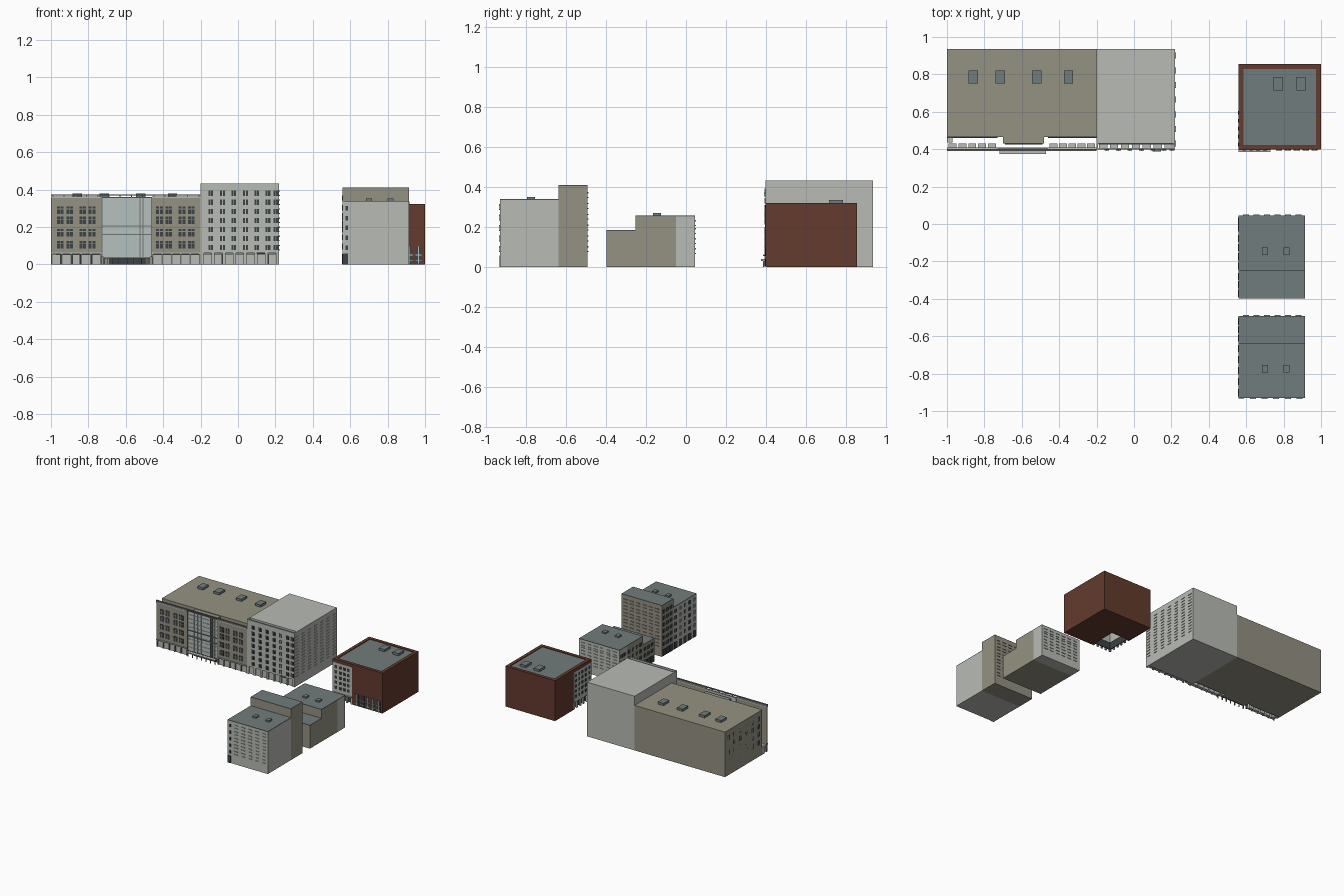
import bpy, bmesh

if "Cube" in bpy.data.objects:
    bpy.data.objects.remove(bpy.data.objects["Cube"])

def mat(name, r, g, b):
    m = bpy.data.materials.new(name)
    m.diffuse_color = (r, g, b, 1)
    m.use_nodes = True
    m.node_tree.nodes["Principled BSDF"].inputs["Base Color"].default_value = m.diffuse_color
    return m

PALE = mat("pale stone", .48, .50, .46)
TAUPE = mat("taupe stone", .30, .285, .225)
SLATE = mat("slate roof", .165, .20, .20)
BRICK = mat("brick", .125, .043, .026)
DARK = mat("dark glass", .045, .055, .06)
GLASS = mat("light glass", .46, .54, .53)
METAL = mat("grey metal", .16, .17, .165)

def boxes(name, material, items):
    """One object made of boxes (x0, x1, y0, y1, z0, z1)."""
    bm = bmesh.new()
    for x0, x1, y0, y1, z0, z1 in items:
        v = [bm.verts.new((x, y, z)) for x in (x0, x1) for y in (y0, y1) for z in (z0, z1)]
        for f in ((0, 1, 3, 2), (4, 6, 7, 5), (0, 4, 5, 1), (2, 3, 7, 6), (0, 2, 6, 4), (1, 5, 7, 3)):
            bm.faces.new([v[i] for i in f])
    bmesh.ops.recalc_face_normals(bm, faces=bm.faces)
    me = bpy.data.meshes.new(name)
    bm.to_mesh(me)
    bm.free()
    me.materials.append(material)
    ob = bpy.data.objects.new(name, me)
    bpy.context.collection.objects.link(ob)
    return ob

def spread(a, b, n):
    return [a + (b - a) * i / (n - 1) for i in range(n)]

def on_wall(axis, wall, out, centres, heights, w, h, t=.005):
    """Plates on a wall facing along an axis (0 = x, 1 = y), out = +1 or -1."""
    lo, hi = sorted((wall - out * .002, wall + out * t))
    res = []
    for c in centres:
        for z in heights:
            side = (c - w / 2, c + w / 2)
            xy = (lo, hi) + side if axis == 0 else side + (lo, hi)
            res.append(xy + (z - h / 2, z + h / 2))
    return res

def sills(name, axis, wall, out, centres, heights, material=PALE):
    """Shallow same-coloured hoods above and below each opening."""
    boxes(name, material, on_wall(axis, wall, out, centres, [z + .012 for z in heights], .032, .006)
          + on_wall(axis, wall, out, centres, [z - .012 for z in heights], .032, .005))

# ---- long taupe building ----
boxes("long_hall_body", TAUPE, [(-1, -.2, .465, .935, 0, .36), (-.70, -.48, .43, .47, .0, .355)])
boxes("long_hall_skylights", SLATE, [(x - .025, x + .025, .75, .82, .355, .378)
                                     for x in (-.86, -.715, -.52, -.35)])
wings = ((-1, -.73), (-.46, -.2))
rows = (.29, .235, .17, .105)
cols = (-.95, -.90, -.83, -.78, -.42, -.37, -.30, -.25)
boxes("wing_facades", TAUPE, [(a, b, .397, .406, .06, .355) for a, b in wings])
boxes("wing_windows", DARK, on_wall(1, .397, -1, cols, rows, .036, .04, .003))
boxes("wing_window_bars", TAUPE, on_wall(1, .395, -1, cols, rows, .004, .04, .004)
      + on_wall(1, .395, -1, cols, [z + .006 for z in rows], .036, .004, .004))
boxes("wing_cornice", PALE, [(a, b, .39, .408, .354, .364) for a, b in wings])
boxes("roof_rail", METAL, [(-1, -.2, .39, .402, .368, .374)]
      + [(x - .003, x + .003, .393, .40, .36, .37) for x in spread(-.99, -.21, 14)])
boxes("wing_band", PALE, [(a, b, .391, .406, .055, .063) for a, b in wings])
boxes("wing_shops", PALE, [(x - .021, x + .021, .405, .43, 0, .054)
                           for a, b in wings for x in spread(a + .03, b - .03, 5)])
boxes("shop_back_glass", DARK, [(a, b, .459, .466, 0, .055) for a, b in wings])
boxes("shop_posts", METAL, [(x - .004, x + .004, .398, .408, 0, .06)
                            for a, b in wings for x in spread(a + .004, b - .004, 6)])
# glazed entrance
boxes("glass_curtain", GLASS, [(-.73, -.46, .405, .41, .04, .36)])
boxes("curtain_mullions", PALE, on_wall(1, .405, -1, spread(-.70, -.49, 8), [.2], .003, .32, .003)
      + on_wall(1, .405, -1, [-.595], spread(.07, .33, 9), .27, .002, .003))
boxes("curtain_frame", METAL, on_wall(1, .405, -1, [-.727, -.525, -.508, -.463], [.2], .005, .32, .008)
      + on_wall(1, .405, -1, [-.595], [.16, .205, .358], .27, .005, .008))
boxes("entrance_canopy", PALE, [(-.72, -.47, .375, .402, .032, .04)])
boxes("entrance_posts", METAL, [(x - .003, x + .003, .385, .392, 0, .033) for x in spread(-.715, -.475, 7)])
boxes("entrance_doors", DARK, [(-.69, -.49, .424, .431, 0, .035)])
# left end of the long building
ys, zs = spread(.51, .89, 6), (.30, .24, .18, .11)
boxes("end_windows", DARK, on_wall(0, -.997, -1, ys, zs, .036, .04, .003))
boxes("end_window_bars", TAUPE, on_wall(0, -.996, -1, ys, zs, .005, .04, .004))
boxes("end_shop", PALE, [(-1, -.97, .435, .465, 0, .055)])

# ---- pale tower ----
boxes("tower_body", PALE, [(-.2, .22, .43, .935, 0, .433)])
boxes("tower_facade", PALE, [(-.2, .22, .397, .405, .06, .433), (.212, .22, .397, .435, 0, .433),
                             (-.2, -.192, .397, .435, 0, .433)])
cols = (-.145, -.083, -.022, .04, .10, .16, .203)
rows = spread(.09, .38, 7)
boxes("tower_windows", DARK, on_wall(1, .397, -1, cols, rows, .025, .028, .003))
boxes("tower_window_bars", PALE, on_wall(1, .395, -1, cols, rows, .003, .028, .004))
boxes("tower_shops", PALE, [(x - .022, x + .022, .407, .43, 0, .055) for x in spread(-.165, .185, 7)])
boxes("tower_posts", PALE, [(x - .008, x + .008, .397, .407, 0, .061) for x in spread(-.19, .21, 8)])
boxes("tower_shop_glass", DARK, [(-.19, .21, .425, .432, 0, .058)])
boxes("tower_door_hood", METAL, [(.10, .145, .388, .40, .058, .064)])
sills("tower_side_sills", 0, .22, 1, spread(.43, .90, 7), rows)

# ---- brick block with a pale corner ----
X0, X1, Y0, Y1 = .56, 1, .397, .855
boxes("brick_body", BRICK, [(.73, X1, Y0, Y1, 0, .30), (X0, .74, .62, Y1, 0, .30), (X0, X1, Y0, Y1, .298, .305)])
boxes("brick_parapet", BRICK, [(X0, X1, Y0, Y0 + .026, .30, .322), (X0, X1, Y1 - .026, Y1, .30, .322),
                               (X0, X0 + .026, Y0, Y1, .30, .322), (X1 - .026, X1, Y0, Y1, .30, .322)])
boxes("brick_roof", SLATE, [(X0 + .026, X1 - .026, Y0 + .026, Y1 - .026, .30, .317)])
boxes("brick_skylights", SLATE, [(x - .025, x + .025, .715, .785, .315, .335) for x in (.772, .893)])
boxes("corner_walls", PALE, [(X0, .73, Y0 - .002, Y0 + .01, .055, .298), (X0 - .002, X0 + .01, Y0, .62, .055, .298)])
boxes("corner_base", PALE, [(x - .007, x + .007, Y0, Y0 + .012, 0, .06) for x in spread(.568, .722, 5)]
      + [(X0, X0 + .012, y - .007, y + .007, 0, .06) for y in spread(.405, .612, 6)]
      + [(X0, .73, Y0 - .012, Y0 + .01, .055, .062)])
boxes("corner_shop_glass", DARK, [(.575, .73, .42, .427, 0, .058), (.58, .587, .42, .62, 0, .058)])
rows = spread(.10, .265, 5)
boxes("corner_windows", DARK, on_wall(1, Y0 - .002, -1, spread(.59, .70, 4), rows, .02, .022, .003)
      + on_wall(0, X0 - .002, -1, spread(.425, .595, 5), rows, .02, .022, .002))
boxes("brick_front_windows", DARK, on_wall(1, Y0, -1, spread(.775, .965, 5), [.025, .075], .034, .038, .003))
boxes("brick_front_bars", GLASS, on_wall(1, Y0 - .002, -1, spread(.775, .965, 5), [.02, .05], .034, .004, .003)
      + on_wall(1, Y0 - .002, -1, spread(.775, .965, 5), [.05], .003, .09, .003))

# ---- two stepped blocks on the right ----
XL, XR = .558, .915

def stepped(name, sections, lights):
    """sections: (y0, y1, height, material); lights: (y centre, height) of the skylights."""
    for i, (y0, y1, h, m) in enumerate(sections):
        boxes(f"{name}_section_{i + 1}", m, [(XL, XR, y0, y1, 0, h - .005)])
        n = max(2, round((y1 - y0) / .055))
        cs = spread(y0 + .028, y1 - .028, n)
        rows = [.095 + .052 * k for k in range(int((h - .115) / .052) + 1)]
        boxes(f"{name}_windows_{i + 1}", DARK, on_wall(0, XL, -1, cs, rows, .026, .028, .002))
        boxes(f"{name}_window_bars_{i + 1}", m, on_wall(0, XL - .001, -1, cs, rows, .003, .028, .002))
        boxes(f"{name}_shops_{i + 1}", DARK, on_wall(0, XL, -1, cs, [.028], .038, .054, .002))
    boxes(f"{name}_roofs", SLATE, [(XL, XR, y0, y1, h - .006, h) for y0, y1, h, m in sections])
    y, h = lights
    boxes(f"{name}_skylights", SLATE, [(x - .016, x + .016, y - .02, y + .02, h - .002, h + .012)
                                       for x in (.70, .815)])

stepped("middle_block", [(-.398, -.252, .187, TAUPE), (-.252, -.05, .258, TAUPE), (-.05, .045, .258, PALE)],
        (-.145, .258))
stepped("front_block", [(-.93, -.638, .34, PALE), (-.638, -.492, .41, TAUPE)], (-.775, .34))

xs = spread(.60, .88, 6)
sills("middle_back_sills", 1, .045, 1, xs, (.08, .13, .18, .22))
sills("front_block_back_sills", 1, -.492, 1, xs, spread(.09, .36, 6), TAUPE)
rows = spread(.09, .30, 5)
sills("front_block_front_sills", 1, -.93, -1, spread(.635, .885, 5), rows)
boxes("front_block_corner_windows", DARK, on_wall(1, -.93, -1, [.582], rows, .013, .024, .003))
boxes("front_block_corner_shop", DARK, on_wall(1, -.93, -1, [.574], [.029], .028, .058, .003))
